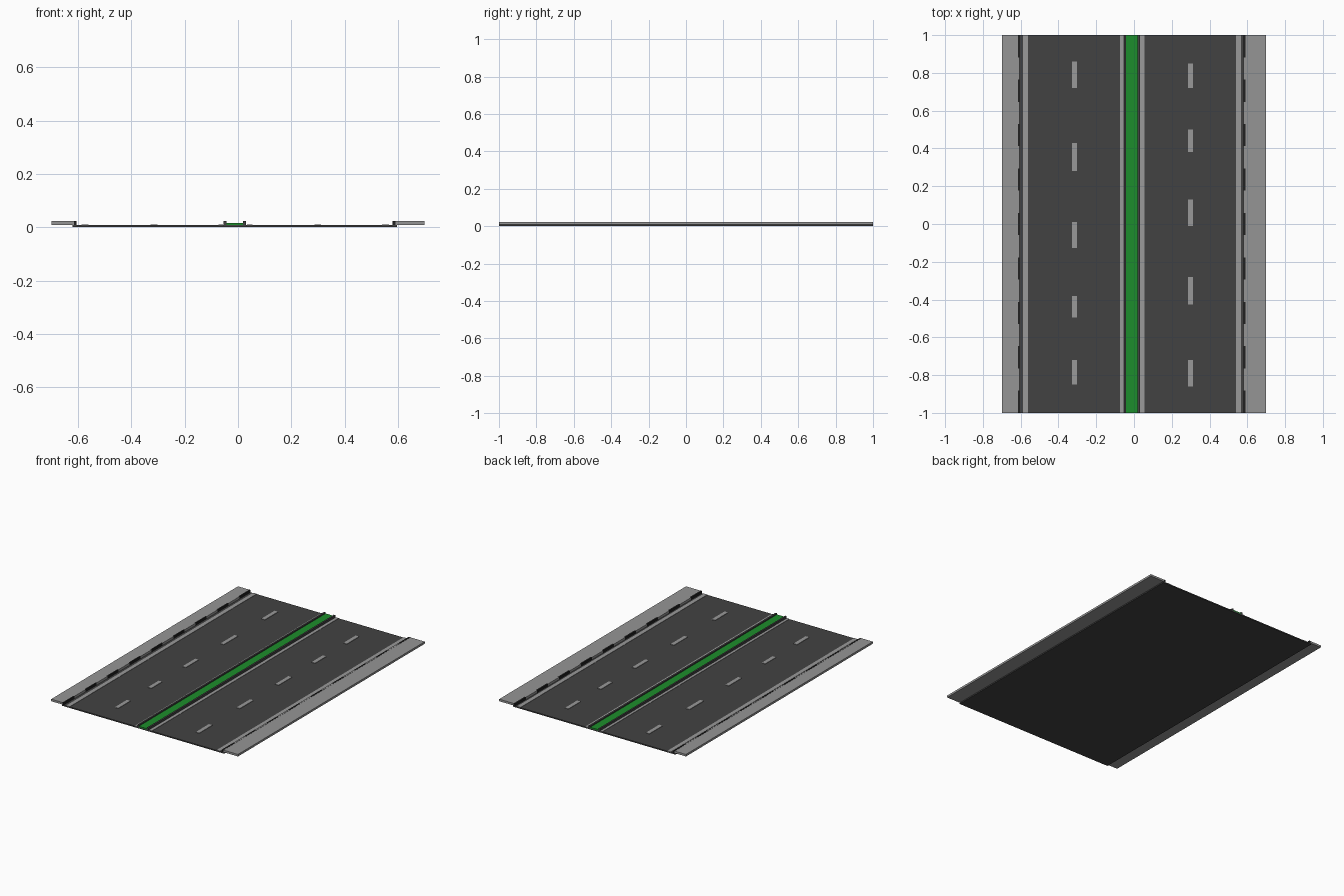
import bpy, bmesh

if "Cube" in bpy.data.objects:
    bpy.data.objects.remove(bpy.data.objects["Cube"])


def material(name, rgb):
    m = bpy.data.materials.new(name)
    m.diffuse_color = (*rgb, 1)
    m.use_nodes = True
    m.node_tree.nodes["Principled BSDF"].inputs["Base Color"].default_value = m.diffuse_color
    return m


ASPHALT = material("asphalt", (0.055, 0.055, 0.055))
BLACK = material("black_paint", (0.015, 0.015, 0.015))
PAINT = material("line_paint", (0.32, 0.32, 0.32))
GRASS = material("grass", (0.012, 0.27, 0.025))
CONCRETE = material("concrete", (0.3, 0.3, 0.3))


def boxes(name, spans, mat):
    """One object from boxes given as (x0, x1, y0, y1, z0, z1)."""
    bm = bmesh.new()
    for x0, x1, y0, y1, z0, z1 in spans:
        for v in bmesh.ops.create_cube(bm, size=1)["verts"]:
            v.co = (x1 if v.co.x > 0 else x0,
                    y1 if v.co.y > 0 else y0,
                    z1 if v.co.z > 0 else z0)
    mesh = bpy.data.meshes.new(name)
    bm.to_mesh(mesh)
    bm.free()
    mesh.materials.append(mat)
    ob = bpy.data.objects.new(name, mesh)
    bpy.context.collection.objects.link(ob)
    return ob


def striped_curb(name, x0, x1, z0, z1, count=17):
    """Curb of alternately painted blocks along the road."""
    step = 2 / count
    for k, (label, mat) in enumerate((("dark", BLACK), ("light", CONCRETE))):
        boxes(f"{name}_{label}_blocks",
              [(x0, x1, -1 + i * step, -1 + (i + 1) * step, z0, z1)
               for i in range(k, count, 2)], mat)


# Road slab
boxes("road", [(-0.62, 0.597, -1, 1, 0, 0.008)], ASPHALT)

# Sidewalks overhanging the road edges
boxes("left_sidewalk", [(-0.70, -0.615, -1, 1, 0.009, 0.023)], CONCRETE)
boxes("right_sidewalk", [(0.591, 0.70, -1, 1, 0.009, 0.023)], CONCRETE)

# Painted outer curbs
striped_curb("left_curb", -0.615, -0.606, 0.008, 0.024)
striped_curb("right_curb", 0.58, 0.591, 0.008, 0.024)

# Median with grass and its curbs
boxes("median_grass", [(-0.043, 0.018, -1, 1, 0.008, 0.015)], GRASS)
boxes("median_left_curb", [(-0.054, -0.043, -1, 1, 0.008, 0.023)], ASPHALT)
boxes("median_right_curb", [(0.018, 0.030, -1, 1, 0.008, 0.023)], ASPHALT)

# Continuous edge lines
boxes("edge_lines", [(x0, x1, -1, 1, 0.006, 0.010) for x0, x1 in
      ((-0.587, -0.56), (-0.074, -0.056), (0.033, 0.055), (0.54, 0.566))], PAINT)

# Lane dashes
left = ((0.72, 0.86), (0.28, 0.43), (-0.126, 0.01), (-0.495, -0.38), (-0.85, -0.72))
right = ((0.72, 0.85), (0.38, 0.50), (-0.01, 0.13), (-0.425, -0.28), (-0.86, -0.72))
for name, x, dashes in (("left", -0.315, left), ("right", 0.299, right)):
    boxes(f"{name}_lane_dashes",
          [(x - 0.013, x + 0.013, a, b, 0.006, 0.011) for a, b in dashes], PAINT)
